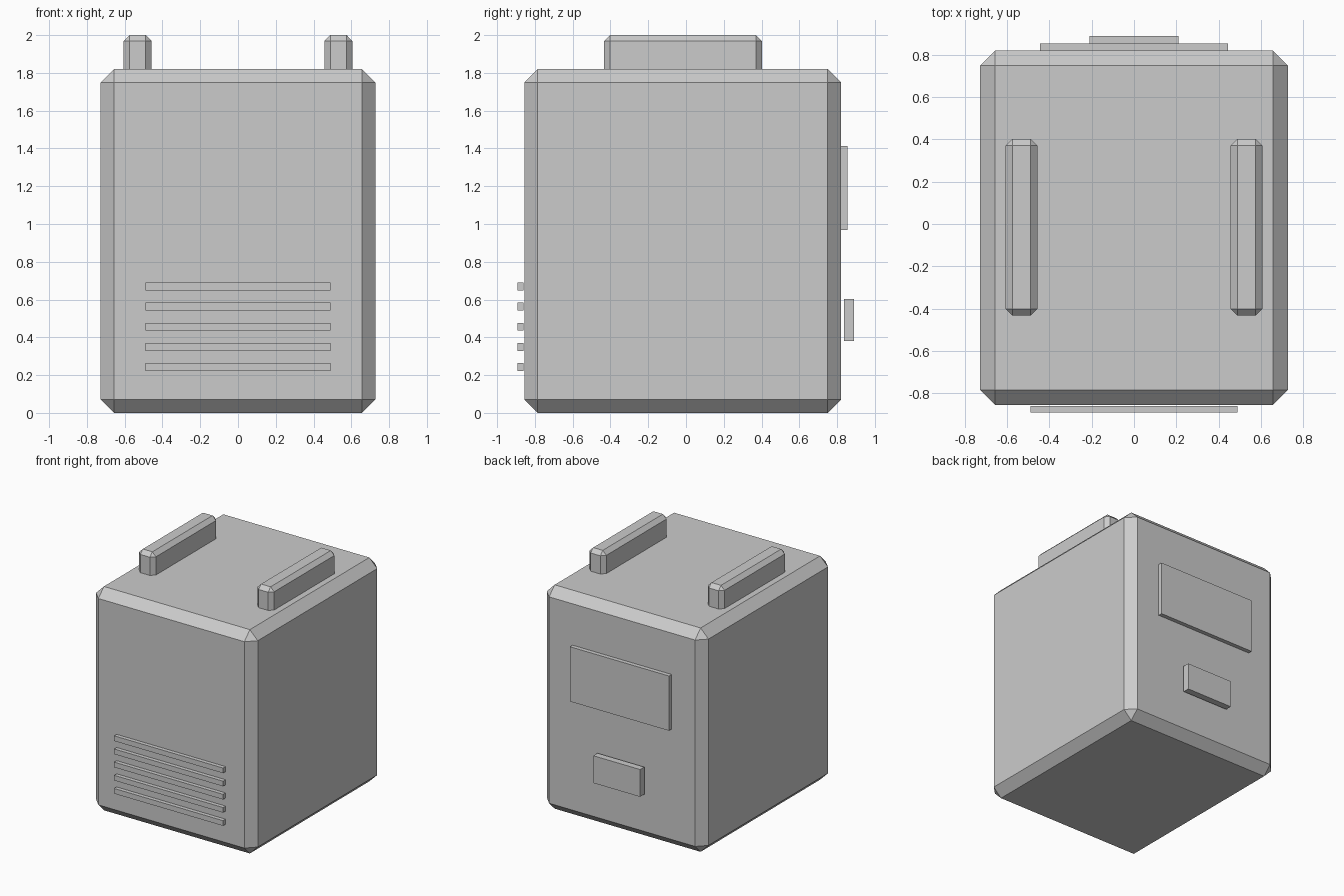
import bpy

if "Cube" in bpy.data.objects:
    bpy.data.objects.remove(bpy.data.objects["Cube"])


def box(name, lo, hi, chamfer=0.0):
    """Axis-aligned box between two corners, with optional flat chamfer."""
    size = [b - a for a, b in zip(lo, hi)]
    centre = [(a + b) / 2 for a, b in zip(lo, hi)]
    bpy.ops.mesh.primitive_cube_add(size=1, location=centre)
    ob = bpy.context.object
    ob.name = name
    ob.scale = size
    bpy.ops.object.transform_apply(location=False, rotation=False, scale=True)
    if chamfer:
        mod = ob.modifiers.new("chamfer", 'BEVEL')
        mod.width = chamfer
        mod.segments = 1
    return ob


# Main casing
box("casing", (-0.7275, -0.856, 0), (0.7275, 0.821, 1.82), 0.071)

# Carry handles on top
for side, x in (("left", -0.532), ("right", 0.532)):
    box("handle_" + side, (x - 0.075, -0.434, 1.77), (x + 0.075, 0.403, 2.0), 0.032)

# Front vent slats
for i in range(5):
    z = 0.242 + i * 0.107
    box(f"vent_slat_{i + 1}", (-0.49, -0.892, z - 0.021), (0.49, -0.86, z + 0.021))

# Rear cover plate and connector block
box("rear_plate", (-0.445, 0.821, 0.968), (0.445, 0.855, 1.413))
box("rear_connector", (-0.21, 0.836, 0.381), (0.21, 0.89, 0.603))
